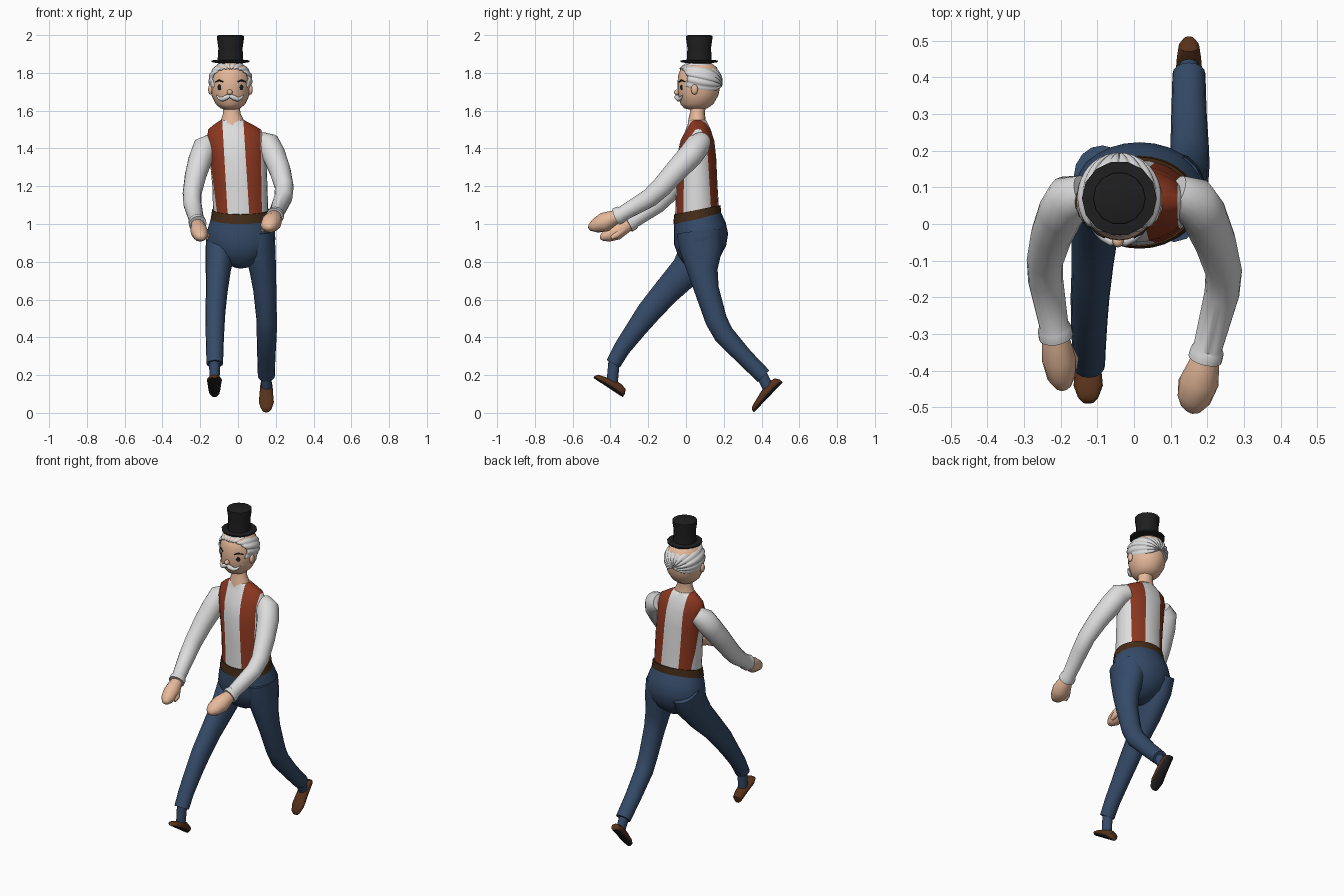
import bpy, bmesh
from math import sin, cos, pi, radians
from mathutils import Vector, Matrix

cube = bpy.data.objects.get("Cube")
if cube:
    bpy.data.objects.remove(cube)

X, Z = Vector((1, 0, 0)), Vector((0, 0, 1))


def material(name, code):
    lin = [(int(code[i:i + 2], 16) / 255) ** 2.2 for i in (0, 2, 4)] + [1]
    m = bpy.data.materials.new(name)
    m.use_nodes = True
    m.diffuse_color = lin
    m.node_tree.nodes["Principled BSDF"].inputs["Base Color"].default_value = lin
    return m


SKIN = material("skin", "E6B899")
SHIRT = material("shirt white", "DCDCDC")
RED = material("strap red", "8A3A25")
DENIM = material("denim blue", "384C68")
BELT = material("belt brown", "46301E")
SHOE = material("shoe brown", "573520")
SOLE = material("sole black", "262424")
HAT = material("hat black", "242424")
HAIR = material("hair white", "DADADA")
GREY = material("hair grey", "989898")


def finish(bm, name, mats, angle=45):
    """Turn a bmesh into a smooth shaded object."""
    bmesh.ops.recalc_face_normals(bm, faces=bm.faces)
    me = bpy.data.meshes.new(name)
    bm.to_mesh(me)
    bm.free()
    for m in mats:
        me.materials.append(m)
    ob = bpy.data.objects.new(name, me)
    bpy.context.collection.objects.link(ob)
    bpy.ops.object.select_all(action='DESELECT')
    ob.select_set(True)
    bpy.context.view_layer.objects.active = ob
    bpy.ops.object.shade_smooth_by_angle(angle=radians(angle))
    return ob


def loft(sections, tangent=None, side=X, n=16):
    """Skin elliptical rings given as (x, y, z, half width, half depth)."""
    bm = bmesh.new()
    pts = [Vector(s[:3]) for s in sections]
    rings = []
    for i, s in enumerate(sections):
        t = tangent or pts[min(i + 1, len(pts) - 1)] - pts[max(i - 1, 0)]
        t = Vector(t).normalized()
        u = (side - t * side.dot(t)).normalized()
        v = t.cross(u)
        ring = []
        for k in range(n):
            a = 2 * pi * k / n
            ring.append(bm.verts.new(pts[i] + u * s[3] * cos(a) + v * s[-1] * sin(a)))
        rings.append(ring)
    for a, b in zip(rings, rings[1:]):
        for k in range(n):
            bm.faces.new((a[k], a[k - 1], b[k - 1], b[k]))
    bm.faces.new(rings[0])
    bm.faces.new(rings[-1])
    return bm


def tube(name, mat, sections, **kw):
    return finish(loft(sections, **kw), name, [mat])


def ball(name, mat, centre, size, yaw=0):
    bm = bmesh.new()
    m = Matrix.Translation(centre) @ Matrix.Rotation(yaw, 4, 'Z') @ Matrix.Diagonal((*size, 1))
    bmesh.ops.create_uvsphere(bm, u_segments=16, v_segments=10, radius=1, matrix=m)
    return finish(bm, name, [mat])


# Shirt with braces cut in along slanted planes
bm = loft([(.015, .06, 1.03, .146, .118), (.01, .057, 1.2, .146, .11),
           (0, .055, 1.35, .15, .105), (-.01, .06, 1.44, .155, .09),
           (-.018, .065, 1.5, .14, .066), (-.025, .064, 1.525, .105, .055),
           (-.03, .06, 1.55, .062, .046)], tangent=Z, n=28)
LOW, HIGH = 1.05, 1.52
edges = [(-.11, -.168), (-.055, -.082), (.06, .03), (.127, .118)]
for lo, hi in edges:
    bmesh.ops.bisect_plane(bm, geom=bm.verts[:] + bm.edges[:] + bm.faces[:],
                           plane_co=(lo, 0, LOW), plane_no=(HIGH - LOW, 0, lo - hi))
for f in bm.faces:
    c = f.calc_center_median()
    a, b, d, e = [lo + (hi - lo) * (c.z - LOW) / (HIGH - LOW) for lo, hi in edges]
    f.material_index = int(a < c.x < b or d < c.x < e)
finish(bm, "shirt_with_braces", [SHIRT, RED], 60)

# Belt and trouser seat, tilted forward
tilt = (0, -.2, 1)
tube("belt", BELT, [(.015, .06, 1.025, .16, .13), (.015, .06, 1.075, .152, .125)],
     tangent=tilt, n=28)
tube("trouser_seat", DENIM,
     [(.015, .06, 1.045, .153, .124), (.015, .073, .98, .174, .14),
      (.015, .08, .92, .184, .146), (.015, .085, .86, .165, .13),
      (.015, .085, .81, .11, .1), (.015, .08, .775, .04, .05)], tangent=tilt, n=28)

# Trouser legs, right one striding forward, left one trailing
tube("right_trouser_leg", DENIM,
     [(-.085, .125, .95, .08, .10), (-.092, .085, .87, .08, .108),
      (-.105, 0, .75, .066, .086), (-.113, -.11, .635, .057, .071),
      (-.12, -.2, .53, .053, .064), (-.122, -.26, .45, .05, .055),
      (-.123, -.34, .34, .046, .045), (-.123, -.385, .26, .044, .04)])
tube("left_trouser_leg", DENIM,
     [(.11, .07, .96, .085, .12), (.115, .08, .87, .083, .115),
      (.132, .088, .75, .07, .08), (.142, .11, .65, .061, .065),
      (.152, .16, .49, .054, .058), (.152, .2, .415, .053, .055),
      (.15, .31, .295, .048, .046), (.15, .41, .195, .045, .043)])
tube("right_sock", DENIM, [(-.123, -.38, .28, .03, .03), (-.125, -.392, .15, .026, .03)])
tube("left_sock", DENIM, [(.15, .39, .22, .03, .03), (.15, .44, .125, .026, .03)])


def shoe(name, toe, heel):
    toe, heel = Vector(toe), Vector(heel)
    along = heel - toe
    up = X.cross(along).normalized()
    if up.z < 0:
        up.negate()
    rows = []
    for s, w, h in [(0, .015, .012), (.06, .028, .028), (.25, .04, .038), (.5, .036, .05),
                    (.75, .033, .055), (.94, .028, .045), (1, .015, .02)]:
        rows.append((*(toe + along * s + up * h / 2), w, h / 2))
    bm = loft(rows, tangent=along)
    bmesh.ops.recalc_face_normals(bm, faces=bm.faces)
    for f in bm.faces:
        f.material_index = int(f.normal.dot(up) < -.45)
    finish(bm, name, [SHOE, SOLE])


shoe("right_shoe", (-.125, -.49, .185), (-.125, -.335, .083))
shoe("left_shoe", (.15, .36, .003), (.15, .512, .162))

# Sleeves with flared cuffs
tube("left_sleeve", SHIRT,
     [(.115, .085, 1.44, .05, .05), (.16, .065, 1.42, .066, .066),
      (.19, .025, 1.365, .063, .066), (.222, -.05, 1.285, .057, .06),
      (.245, -.13, 1.195, .05, .054), (.24, -.19, 1.14, .048, .05),
      (.202, -.335, 1.055, .04, .04), (.2, -.345, 1.05, .046, .046),
      (.194, -.368, 1.04, .047, .047)])
tube("right_sleeve", SHIRT,
     [(-.135, .085, 1.43, .05, .05), (-.175, .07, 1.405, .066, .066),
      (-.2, .03, 1.34, .063, .066), (-.225, -.03, 1.255, .057, .06),
      (-.243, -.1, 1.16, .05, .054), (-.241, -.155, 1.105, .048, .05),
      (-.219, -.275, 1.02, .04, .04), (-.217, -.285, 1.013, .046, .046),
      (-.213, -.308, 1, .047, .047)])

# Mitten hands with thumbs
tube("left_hand", SKIN,
     [(.2, -.34, 1.05, .03, .03), (.19, -.385, 1.032, .043, .04),
      (.178, -.43, 1.01, .054, .052), (.163, -.48, .99, .046, .038),
      (.154, -.505, .982, .028, .02), (.15, -.512, .98, .012, .01)], n=12)
tube("left_thumb", SKIN,
     [(.165, -.39, 1.02, .02, .02), (.138, -.43, .985, .018, .018), (.13, -.455, .965, .01, .01)], n=8)
tube("right_hand", SKIN,
     [(-.217, -.28, 1.01, .03, .03), (-.212, -.325, .985, .04, .037),
      (-.205, -.37, .96, .046, .046), (-.198, -.42, .938, .038, .034),
      (-.192, -.445, .928, .022, .018), (-.19, -.452, .926, .01, .01)], n=12)
tube("right_thumb", SKIN,
     [(-.19, -.33, .97, .02, .02), (-.168, -.37, .94, .018, .018), (-.165, -.395, .925, .01, .01)], n=8)

# Neck and head
HX, HY = -.04, .068
tube("neck", SKIN, [(-.03, .058, 1.52, .066, .05), (-.03, .058, 1.552, .06, .046),
                    (-.033, .06, 1.585, .046, .04), (-.036, .064, 1.64, .044, .042)], tangent=Z)
tube("head", SKIN,
     [(HX, .05, 1.605, .025, .03), (HX, .052, 1.613, .053, .062), (HX, .058, 1.635, .078, .087),
      (HX, .065, 1.68, .1, .106), (HX, HY, 1.73, .106, .113), (HX, HY, 1.78, .104, .111),
      (HX, HY, 1.83, .088, .095), (HX, HY, 1.855, .05, .06)], tangent=Z, n=28)


def on_face(deg, z, out=0.0):
    """Point on the face at a turn from straight ahead."""
    a = radians(deg)
    return (HX + (.104 + out) * sin(a), HY - (.111 + out) * cos(a), z)


# Face details
ball("nose", SKIN, on_face(-2, 1.697, .004), (.015, .017, .015))
for word, s in (("left", 1), ("right", -1)):
    ball(word + "_eye", SOLE, on_face(s * 34, 1.724), (.012, .004, .015), radians(s * 34))
    tube(word + "_eyebrow", SOLE,
         [(*on_face(s * d, z, .001), r) for d, z, r in
          ((22, 1.752, .004), (34, 1.761, .005), (50, 1.752, .003))], side=Z, n=8)
    tube(word + "_moustache", HAIR,
         [(*on_face(s * d - 2, z, o), r) for d, z, o, r in
          ((-2, 1.68, .004, .007), (9, 1.671, .006, .014), (22, 1.66, .003, .012),
           (33, 1.665, .002, .008), (42, 1.681, .002, .003))], side=Z, n=10)
    ball(word + "_ear", SKIN, (HX + s * .106, .045, 1.712), (.012, .018, .027))

# Swept back hair with ridged strands running front to back
bm = bmesh.new()
COLS, ROWS = 72, 14
turn = Matrix.Rotation(radians(12), 3, 'X')
grid = []
for c in range(COLS + 1):
    phi = radians(-38 + 256 * c / COLS)
    start = radians(60 - 38 * max(sin(phi), 0))
    ridge = 1 + .05 * abs(sin(pi * c / 6))
    col = []
    for r in range(ROWS + 1):
        th = start + (radians(176) - start) * r / ROWS
        d = Vector((.112 * sin(th) * cos(phi), -.12 * cos(th), .098 * sin(th) * sin(phi)))
        col.append(bm.verts.new(turn.inverted() @ (d * ridge) + Vector((HX, .07, 1.762))))
    grid.append(col)
for c in range(COLS):
    for r in range(ROWS):
        f = bm.faces.new((grid[c][r], grid[c + 1][r], grid[c + 1][r + 1], grid[c][r + 1]))
        f.material_index = int(c % 12 == 0)
hair = finish(bm, "hair", [HAIR, GREY], 60)
shell = hair.modifiers.new("thickness", 'SOLIDIFY')
shell.thickness = .008

# Top hat
tube("top_hat", HAT,
     [(HX, .07, z, r, r) for z, r in
      ((1.85, .06), (1.857, .1), (1.866, .102), (1.869, .068), (1.93, .064),
       (1.985, .072), (1.996, .071), (2, .06))], tangent=Z, n=14)
